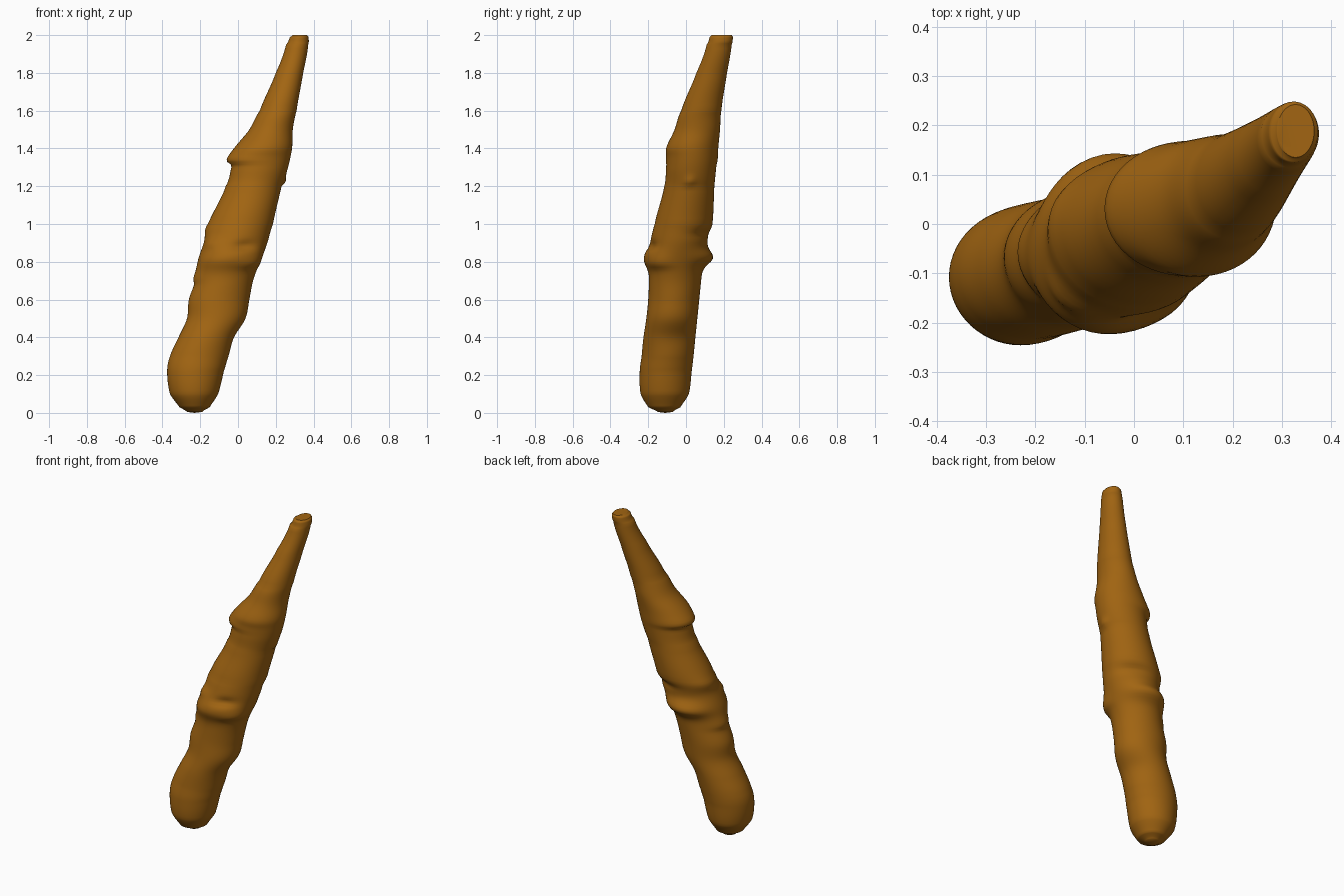
import bpy
import bmesh
from math import cos, sin, exp, pi, radians

cube = bpy.data.objects.get("Cube")
if cube:
    bpy.data.objects.remove(cube, do_unlink=True)

SEGMENTS = 56
STEPS = 7

# Height, then the left/right and front/back limits of the leaning body
PROFILE = [
    (.005, -.27, -.19, -.15, -.07),
    (.03, -.31, -.15, -.2, -.03),
    (.1, -.36, -.105, -.24, .015),
    (.22, -.375, -.075, -.245, .03),
    (.3, -.36, -.05, -.235, .04),
    (.4, -.315, -.015, -.225, .05),
    (.5, -.27, .04, -.21, .06),
    (.6, -.26, .06, -.2, .07),
    (.7, -.225, .08, -.195, .08),
    (.8, -.21, .115, -.19, .09),
    (.9, -.18, .155, -.18, .11),
    (1, -.155, .185, -.165, .14),
    (1.2, -.065, .23, -.115, .15),
    (1.3, -.035, .265, -.105, .16),
    (1.4, -.015, .285, -.095, .17),
    (1.5, .06, .29, -.06, .18),
    (1.6, .115, .31, -.025, .187),
    (1.8, .2, .345, .055, .217),
    (1.95, .255, .372, .11, .242),
    (1.99, .275, .373, .125, .248),
    (2, .29, .365, .135, .242),
]

# Folds: angle, height, angular width, half height below, half height above, depth
FOLDS = [
    (-100, .82, 50, .06, .09, .035),
    (-75, .88, 22, .02, .03, -.022),
    (-135, .9, 18, .03, .03, .015),
    (-40, .79, 30, .025, .06, .02),
    (90, .82, 45, .045, .05, .05),
    (60, .95, 35, .025, .02, -.015),
    (180, .71, 35, .02, .05, .014),
    (180, 1.335, 60, .015, .05, .032),
    (-90, 1.4, 60, .03, .06, .01),
    (0, 1.22, 12, .012, .03, .013),
    (160, .98, 30, .04, .04, .01),
    (20, .4, 40, .06, .06, -.008),
]


def smooth_value(a, b, c, d, t):
    """Curve through b and c, guided by a and d."""
    return b + t * ((c - a) + t * ((2 * a - 5 * b + 4 * c - d) + t * (3 * (b - c) + d - a))) / 2


def fold_depth(angle, z):
    total = 0
    for centre, height, width, below, above, depth in FOLDS:
        turn = (angle - radians(centre) + pi) % (2 * pi) - pi
        rise = (z - height) / (below if z < height else above)
        total += depth * exp(-(turn / radians(width)) ** 2 - rise ** 2)
    return total


def make_ring(bm, section):
    z, left, right, front, back = section
    ring = []
    for i in range(SEGMENTS):
        angle = 2 * pi * i / SEGMENTS
        bulge = fold_depth(angle, z)
        x = (left + right) / 2 + ((right - left) / 2 + bulge) * cos(angle)
        y = (front + back) / 2 + ((back - front) / 2 + bulge) * sin(angle)
        ring.append(bm.verts.new((x, y, z)))
    return ring


# Body lofted from oval sections
bm = bmesh.new()
sections = []
last = len(PROFILE) - 1
for i in range(last):
    rows = [PROFILE[max(0, min(last, i + k))] for k in (-1, 0, 1, 2)]
    for step in range(STEPS):
        t = step / STEPS
        section = [smooth_value(*values, t) for values in zip(*rows)]
        section[0] = rows[1][0] + (rows[2][0] - rows[1][0]) * t
        sections.append(section)
sections.append(PROFILE[last])
rings = [make_ring(bm, section) for section in sections]
for low, high in zip(rings, rings[1:]):
    for i in range(SEGMENTS):
        j = (i + 1) % SEGMENTS
        bm.faces.new((low[i], low[j], high[j], high[i]))

# Rounded bottom and blunt tip
foot = bm.verts.new((-.23, -.11, 0))
for i in range(SEGMENTS):
    bm.faces.new((rings[0][(i + 1) % SEGMENTS], rings[0][i], foot))
bm.faces.new(rings[-1])

mesh = bpy.data.meshes.new("gnarled_body")
bm.to_mesh(mesh)
bm.free()
body = bpy.data.objects.new("gnarled_body", mesh)
bpy.context.collection.objects.link(body)

# Single warm brown
brown = bpy.data.materials.new("warm_brown")
brown.use_nodes = True
colour = (.36, .13, .006, 1)
brown.diffuse_color = colour
brown.node_tree.nodes["Principled BSDF"].inputs["Base Color"].default_value = colour
mesh.materials.append(brown)

bpy.context.view_layer.objects.active = body
body.select_set(True)
bpy.ops.object.shade_smooth_by_angle(angle=radians(50))
